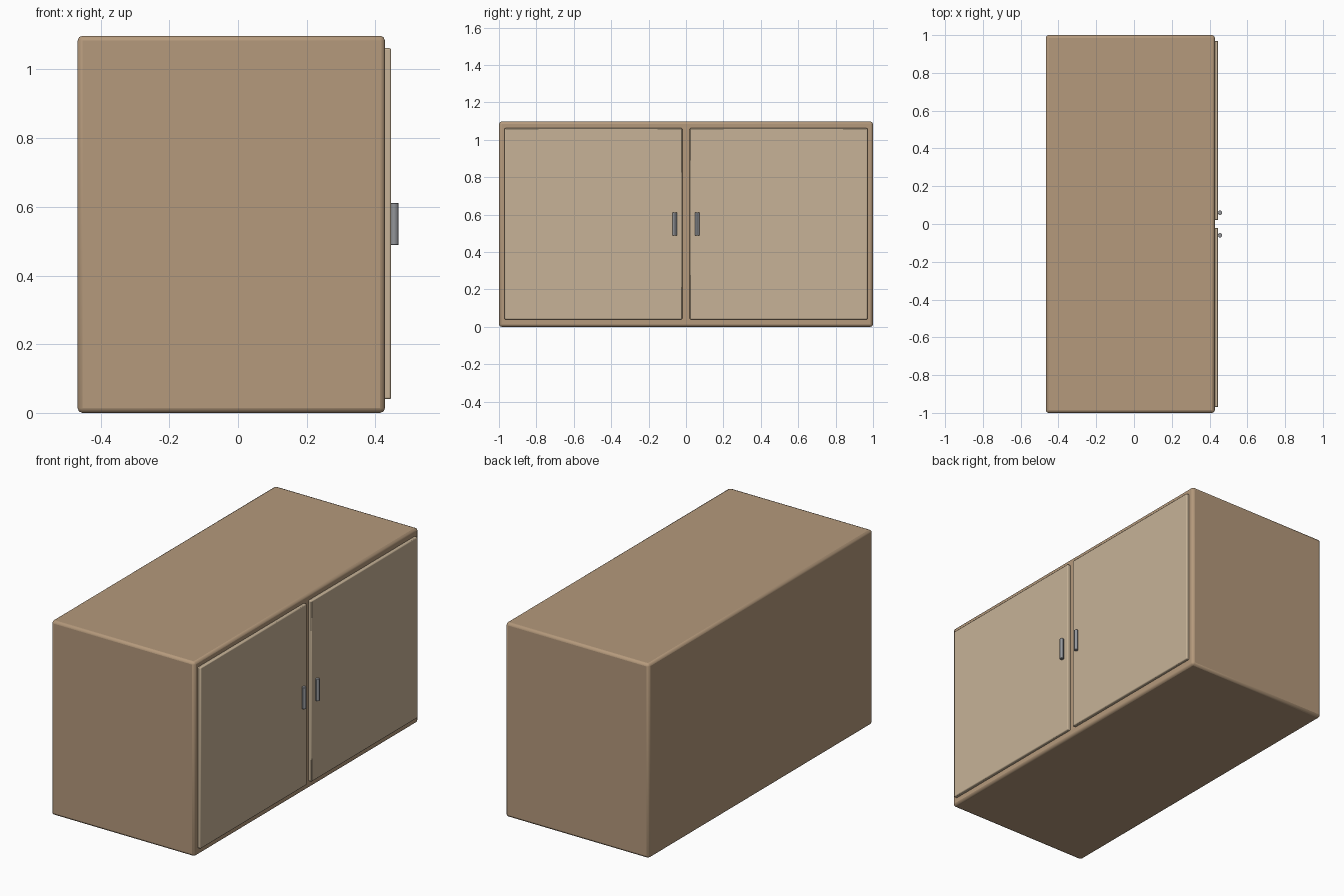
import bpy
from mathutils import Vector

if "Cube" in bpy.data.objects:
    bpy.data.objects.remove(bpy.data.objects["Cube"])


def material(name, color):
    m = bpy.data.materials.new(name)
    m.diffuse_color = (*color, 1)
    m.use_nodes = True
    m.node_tree.nodes["Principled BSDF"].inputs["Base Color"].default_value = m.diffuse_color
    return m


wood = material("wood", (0.46, 0.32, 0.20))
light_wood = material("light_wood", (0.57, 0.45, 0.31))
metal = material("metal", (0.30, 0.31, 0.33))


def finish(obj, name, mat, bevel):
    obj.name = name
    obj.data.materials.append(mat)
    bpy.ops.object.transform_apply(location=False, rotation=False, scale=True)
    mod = obj.modifiers.new("rounded_edges", "BEVEL")
    mod.width = bevel
    mod.segments = 2
    mod.limit_method = "ANGLE"
    mod.angle_limit = 1.0
    bpy.ops.object.shade_smooth_by_angle()


def box(name, low, high, mat, bevel):
    low, high = Vector(low), Vector(high)
    bpy.ops.mesh.primitive_cube_add(size=1, location=(low + high) / 2)
    obj = bpy.context.object
    obj.scale = high - low
    finish(obj, name, mat, bevel)


# Cabinet carcass
box("cabinet_body", (-0.467, -1, 0), (0.428, 1, 1.098), wood, 0.014)

# Doors and upright bar handles, one pair per side
for label, s in (("left", -1), ("right", 1)):
    y0, y1 = sorted((s * 0.02, s * 0.97))
    box(label + "_door", (0.410, y0, 0.04), (0.446, y1, 1.062), light_wood, 0.005)
    bpy.ops.mesh.primitive_cylinder_add(
        vertices=12, radius=0.0115, depth=0.122, location=(0.4555, s * 0.06, 0.55))
    finish(bpy.context.object, label + "_handle", metal, 0.001)
